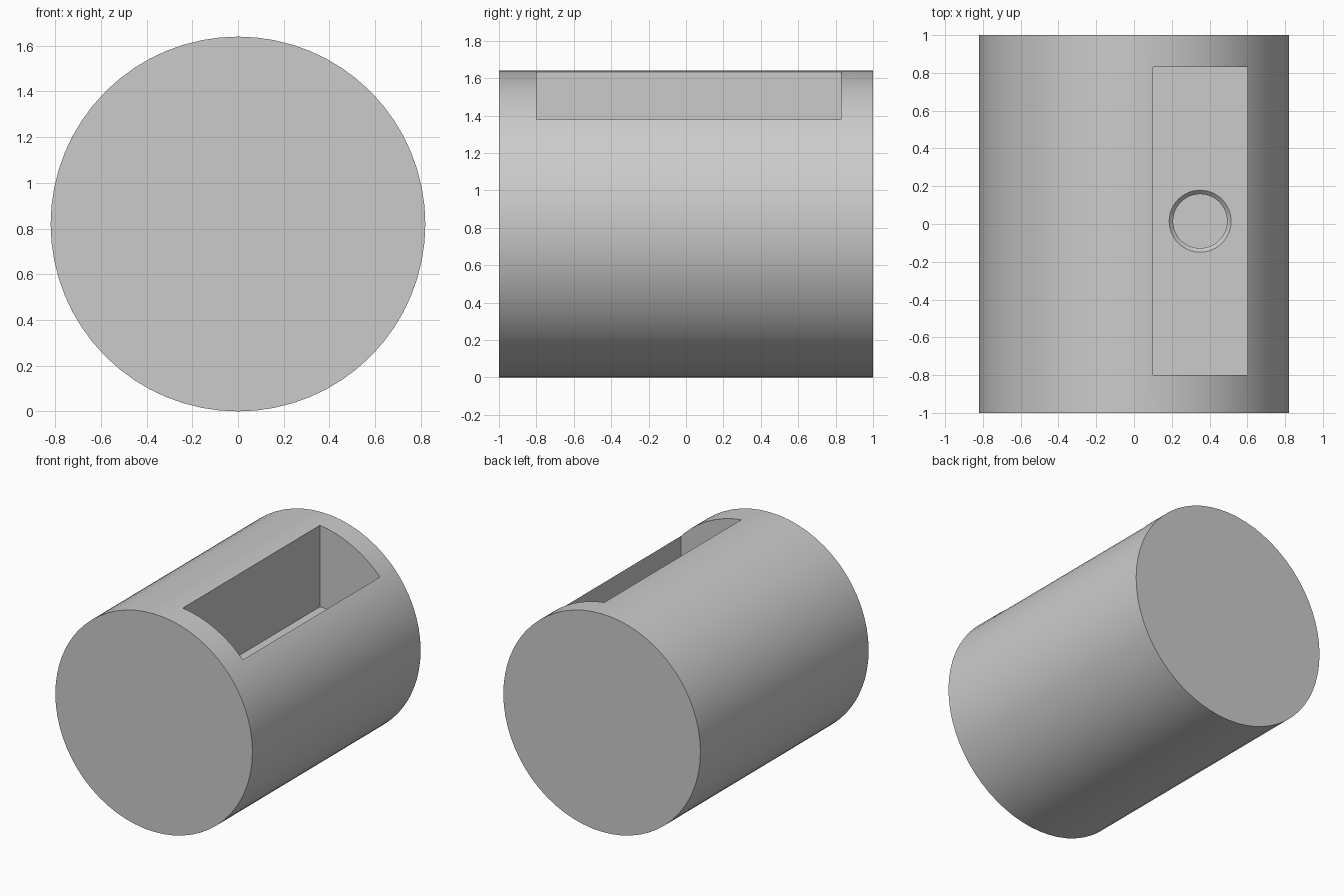
import bpy
import math

default = bpy.data.objects.get("Cube")
if default:
    bpy.data.objects.remove(default, do_unlink=True)

RADIUS = 0.82
POCKET_X, POCKET_Y, FLOOR_Z = (0.1, 0.6), (-0.8, 0.83), 1.02
HOLE_X, HOLE_Y = 0.35, 0.015

grey = bpy.data.materials.new("plain grey")
grey.use_nodes = True
colour = (0.6, 0.6, 0.6, 1)
grey.diffuse_color = colour
grey.node_tree.nodes["Principled BSDF"].inputs["Base Color"].default_value = colour


def named(name):
    obj = bpy.context.object
    obj.name = name
    obj.data.materials.append(grey)
    return obj


def cut(target, cutter):
    """Subtract the cutter from the target and discard the cutter."""
    cutter.hide_render = True
    mod = target.modifiers.new("cut", 'BOOLEAN')
    mod.operation = 'DIFFERENCE'
    mod.solver = 'EXACT'
    mod.object = cutter
    bpy.context.view_layer.objects.active = target
    bpy.ops.object.modifier_apply(modifier=mod.name)
    bpy.data.objects.remove(cutter, do_unlink=True)


# Solid barrel lying along y
bpy.ops.mesh.primitive_cylinder_add(vertices=64, radius=RADIUS, depth=2,
                                    location=(0, 0, RADIUS),
                                    rotation=(math.pi / 2, 0, 0))
barrel = named("barrel")
bpy.ops.object.transform_apply(location=True, rotation=True, scale=True)

# Rectangular pocket open at the top
top = 2.0
bpy.ops.mesh.primitive_cube_add(
    size=1,
    location=(sum(POCKET_X) / 2, sum(POCKET_Y) / 2, (FLOOR_Z + top) / 2),
    scale=(POCKET_X[1] - POCKET_X[0], POCKET_Y[1] - POCKET_Y[0], top - FLOOR_Z))
cut(barrel, named("pocket_cutter"))

# Blind bore in the pocket floor
bpy.ops.mesh.primitive_cylinder_add(vertices=48, radius=0.143, depth=0.3,
                                    location=(HOLE_X, HOLE_Y, FLOOR_Z - 0.05))
cut(barrel, named("bore_cutter"))

# Bevelled rim of the bore
bpy.ops.mesh.primitive_cone_add(vertices=48, radius1=0.134, radius2=0.194, depth=0.06,
                                location=(HOLE_X, HOLE_Y, FLOOR_Z))
cut(barrel, named("rim_cutter"))

bpy.ops.object.select_all(action='DESELECT')
barrel.select_set(True)
bpy.context.view_layer.objects.active = barrel
bpy.ops.object.shade_smooth_by_angle(angle=math.radians(30))
